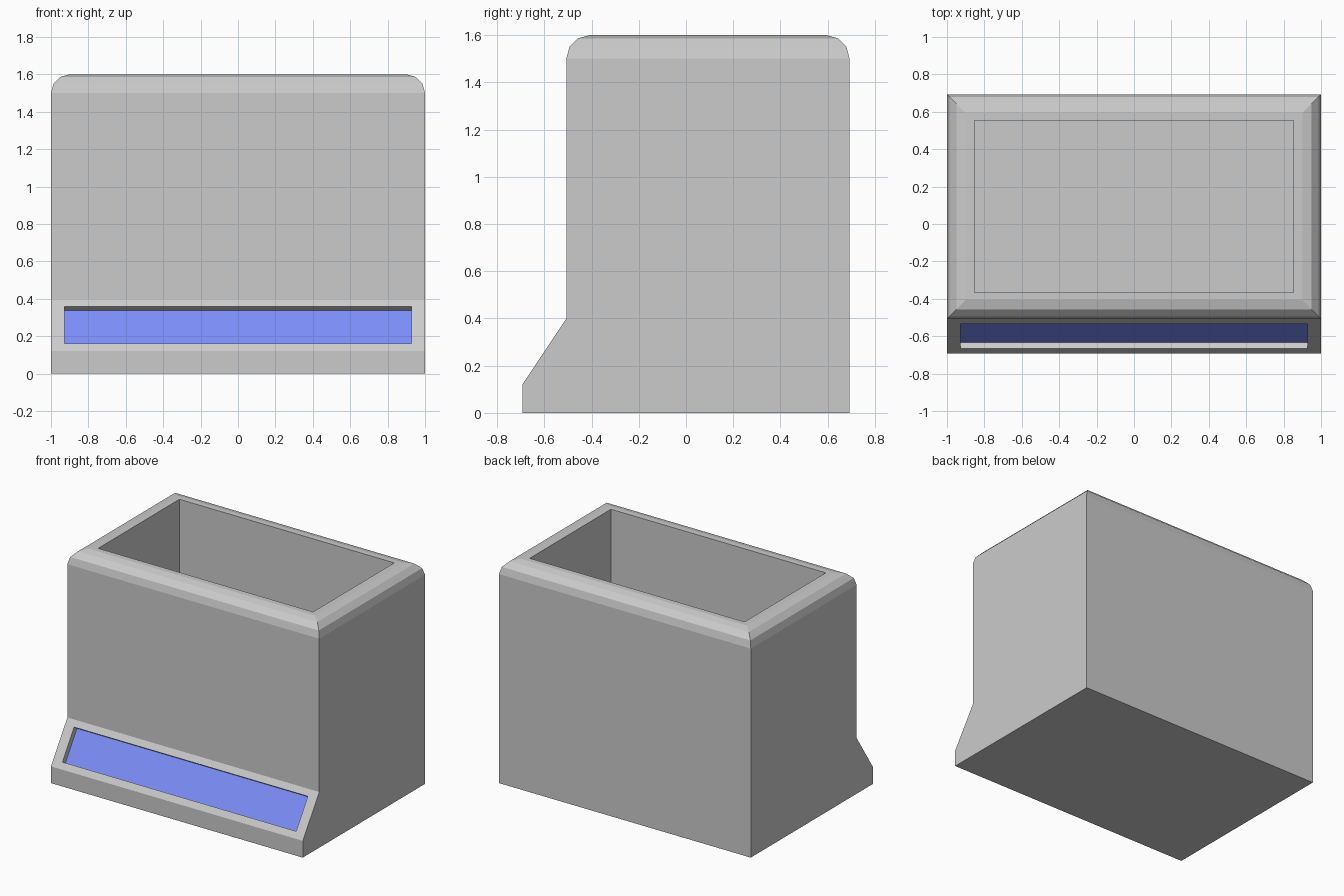
import bpy, bmesh, math
from mathutils import Vector

if "Cube" in bpy.data.objects:
    bpy.data.objects.remove(bpy.data.objects["Cube"])


def finish(bm, name, colour=None):
    bmesh.ops.recalc_face_normals(bm, faces=bm.faces[:])
    mesh = bpy.data.meshes.new(name)
    bm.to_mesh(mesh)
    bm.free()
    ob = bpy.data.objects.new(name, mesh)
    bpy.context.collection.objects.link(ob)
    if colour:
        mat = bpy.data.materials.new(name + "_colour")
        mat.diffuse_color = colour
        mat.use_nodes = True
        mat.node_tree.nodes["Principled BSDF"].inputs["Base Color"].default_value = mat.diffuse_color
        mesh.materials.append(mat)
    return ob


def inset(bm, face, thickness, depth=0.0):
    bmesh.ops.inset_region(bm, faces=[face], thickness=thickness, depth=depth,
                           use_even_offset=True)


def sink(bm, face, offset):
    """Extrude a face inward, leaving clean walls; returns the moved face."""
    new = bmesh.ops.extrude_discrete_faces(bm, faces=[face])["faces"][0]
    bmesh.ops.translate(bm, verts=new.verts[:], vec=offset)
    return new


# Body: side profile (y, z) with the sloped front foot, extruded across x
profile = [(-0.693, 0), (0.693, 0), (0.693, 1.5), (-0.507, 1.5), (-0.507, 0.4), (-0.693, 0.12)]
bm = bmesh.new()
side = bm.faces.new([bm.verts.new((-1, y, z)) for y, z in profile])
ext = bmesh.ops.extrude_face_region(bm, geom=[side])["geom"]
bmesh.ops.translate(bm, verts=[v for v in ext if isinstance(v, bmesh.types.BMVert)], vec=(2, 0, 0))
bmesh.ops.recalc_face_normals(bm, faces=bm.faces[:])
bm.normal_update()
top = max(bm.faces, key=lambda f: f.calc_center_median().z)
slope = next(f for f in bm.faces if f.normal.y < -0.1 and f.normal.z > 0.1)

# Rounded top rim: three mitred flat bands
R = 0.1
for i in range(3):
    a, b = math.radians(30 * i), math.radians(30 * (i + 1))
    inset(bm, top, R * (math.cos(a) - math.cos(b)), R * (math.sin(b) - math.sin(a)))

# Deep open compartment
inset(bm, top, 0.04)
for v in top.verts:
    v.co.x = math.copysign(0.853, v.co.x)
    v.co.y = 0.554 if v.co.y > 0 else -0.367
sink(bm, top, Vector((0, 0, -1.45)))

# Recess in the sloped front
n = Vector((0, -0.28, 0.186)).normalized()
inset(bm, slope, 0.048)
for v in slope.verts:
    v.co.x = math.copysign(0.928, v.co.x)
opening = [v.co.copy() for v in slope.verts]
sink(bm, slope, n * -0.05)
finish(bm, "body")

# Blue panel lying in the recess
bm = bmesh.new()
face = bm.faces.new([bm.verts.new(c - n * 0.04) for c in opening])
ext = bmesh.ops.extrude_face_region(bm, geom=[face])["geom"]
bmesh.ops.translate(bm, verts=[v for v in ext if isinstance(v, bmesh.types.BMVert)], vec=n * -0.01)
finish(bm, "front_panel", (0.2, 0.27, 0.95, 1))
